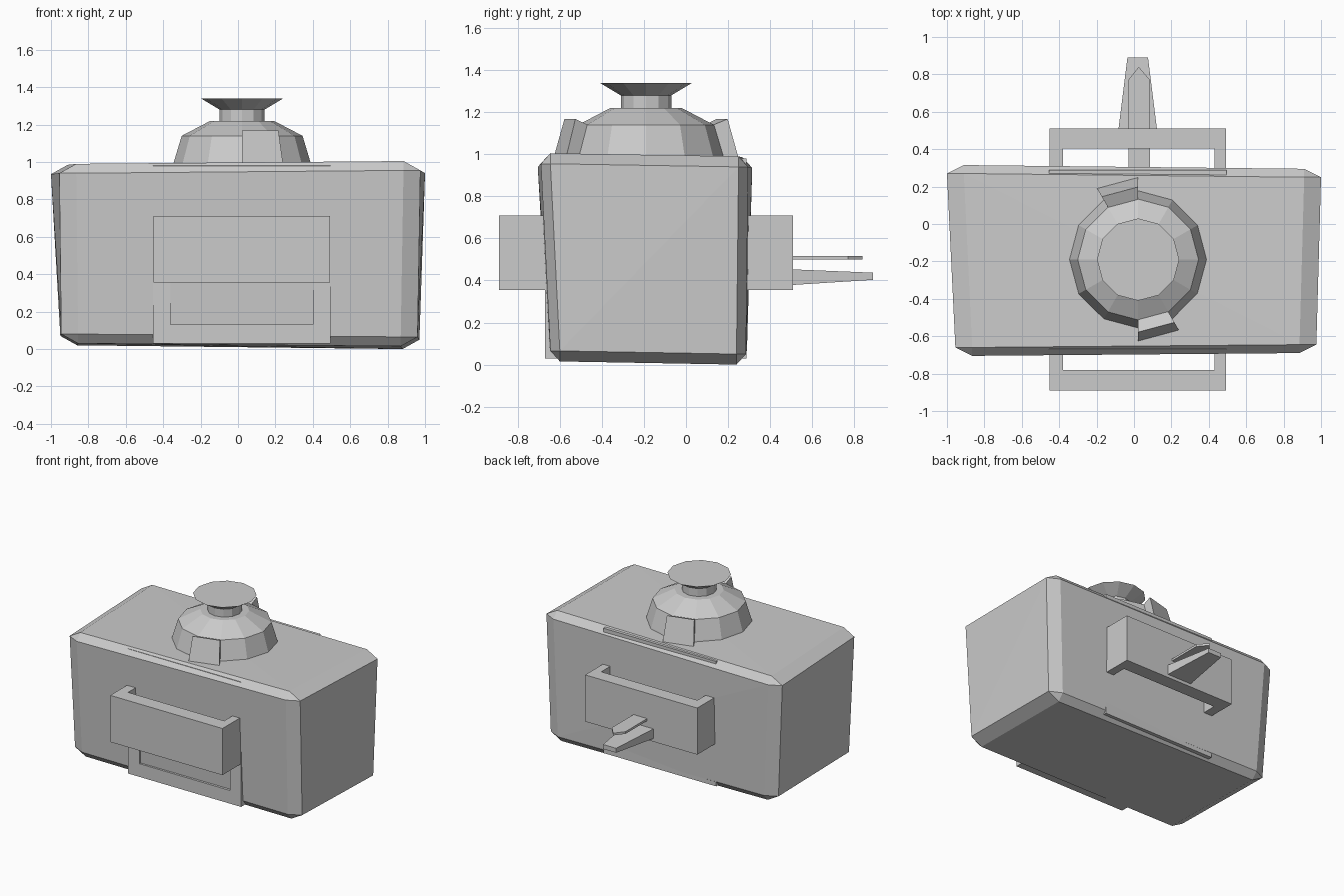
import bpy, bmesh
from math import cos, sin, radians
from mathutils import Vector

if "Cube" in bpy.data.objects:
    bpy.data.objects.remove(bpy.data.objects["Cube"])


def finish(name, bm):
    bmesh.ops.recalc_face_normals(bm, faces=bm.faces)
    me = bpy.data.meshes.new(name)
    bm.to_mesh(me)
    bm.free()
    ob = bpy.data.objects.new(name, me)
    bpy.context.collection.objects.link(ob)
    return ob


def hull(name, points):
    bm = bmesh.new()
    for p in points:
        bm.verts.new(p)
    bmesh.ops.convex_hull(bm, input=bm.verts)
    bmesh.ops.dissolve_limit(bm, angle_limit=radians(0.5), verts=bm.verts, edges=bm.edges)
    return finish(name, bm)


def loft(name, rings, cap=True):
    """Join equal-length closed rings; cap the ends, or wrap last to first."""
    bm = bmesh.new()
    vs = [[bm.verts.new(p) for p in r] for r in rings]
    n = len(vs[0])
    pairs = list(zip(vs, vs[1:])) + ([] if cap else [(vs[-1], vs[0])])
    for a, b in pairs:
        for i in range(n):
            j = (i + 1) % n
            bm.faces.new((a[i], a[j], b[j], b[i]))
    if cap:
        bm.faces.new(vs[0])
        bm.faces.new(vs[-1])
    return finish(name, bm)


def rect(x0, x1, a0, a1, to3d):
    return [to3d(x, a) for x, a in ((x0, a0), (x1, a0), (x1, a1), (x0, a1))]


# Body: slightly skewed block with chamfered edges and corners
corners = [
    (-0.955, -0.705, 0.99), (0.975, -0.69, 1.005),
    (-1.0, 0.315, 0.985), (1.0, 0.295, 0.99),
    (-0.945, -0.655, 0.03), (0.96, -0.645, 0.015),
    (-0.95, 0.29, 0.02), (0.97, 0.285, 0.0)]
pts = []
for x, y, z in corners:
    ix = x - (0.09 if x > 0 else -0.09)
    iy = y - (0.045 if y > 0 else -0.045)
    iz = z - (0.05 if z > 0.5 else -0.05)
    pts += [(x, iy, iz), (ix, y, iz), (ix, iy, z)]
hull("body", pts)

# Frame running through the body, open along y
yz = lambda y: (lambda x, z: (x, y, z))
outer, inner = (-0.455, 0.495, 0.03, 0.98), (-0.36, 0.4, 0.13, 0.9)
loft("inner_frame", [rect(*outer, yz(-0.67)), rect(*outer, yz(0.288)),
                     rect(*inner, yz(0.288)), rect(*inner, yz(-0.67))], cap=False)

# Bracket ring around front and back, open along z
xy = lambda z: (lambda x, y: (x, y, z))
outer, inner = (-0.452, 0.492, -0.89, 0.51), (-0.38, 0.43, -0.78, 0.405)
loft("bracket", [rect(*outer, xy(0.355)), rect(*outer, xy(0.71)),
                 rect(*inner, xy(0.71)), rect(*inner, xy(0.355))], cap=False)

# Back levers: a tapered spout and a thin pointed blade above it
hull("lower_lever", [
    (x, y, z)
    for y, x0, x1, z0, z1 in ((0.45, -0.09, 0.13, 0.375, 0.455), (0.89, -0.035, 0.075, 0.403, 0.437))
    for x in (x0, x1) for z in (z0, z1)])
blade = ((-0.03, 0.25), (0.085, 0.25), (0.085, 0.77), (0.025, 0.84), (-0.03, 0.77))
loft("upper_blade", [[(x, y, z) for x, y in blade] for z in (0.5, 0.517)])

# Dome, neck and flared knob on top
CX, CY = 0.022, -0.19


def polar(r, deg, z):
    return Vector((CX + r * cos(radians(deg)), CY + r * sin(radians(deg)), z))


profile = [(0.38, 0.94), (0.365, 1.0), (0.323, 1.14), (0.17, 1.22),
           (0.12, 1.22), (0.12, 1.28), (0.22, 1.34)]
loft("dome_knob", [[polar(r, i * 30, z) for i in range(12)] for r, z in profile])

# Raised panels on opposite sides of the dome
section = [(0.33, 0.95), (0.45, 0.95), (0.435, 1.0), (0.388, 1.168), (0.32, 1.14)]
for name, start in (("back_dome_panel", 90), ("front_dome_panel", 270)):
    loft(name, [[polar(r, a, z) for r, z in section] for a in (start, start + 30)])
